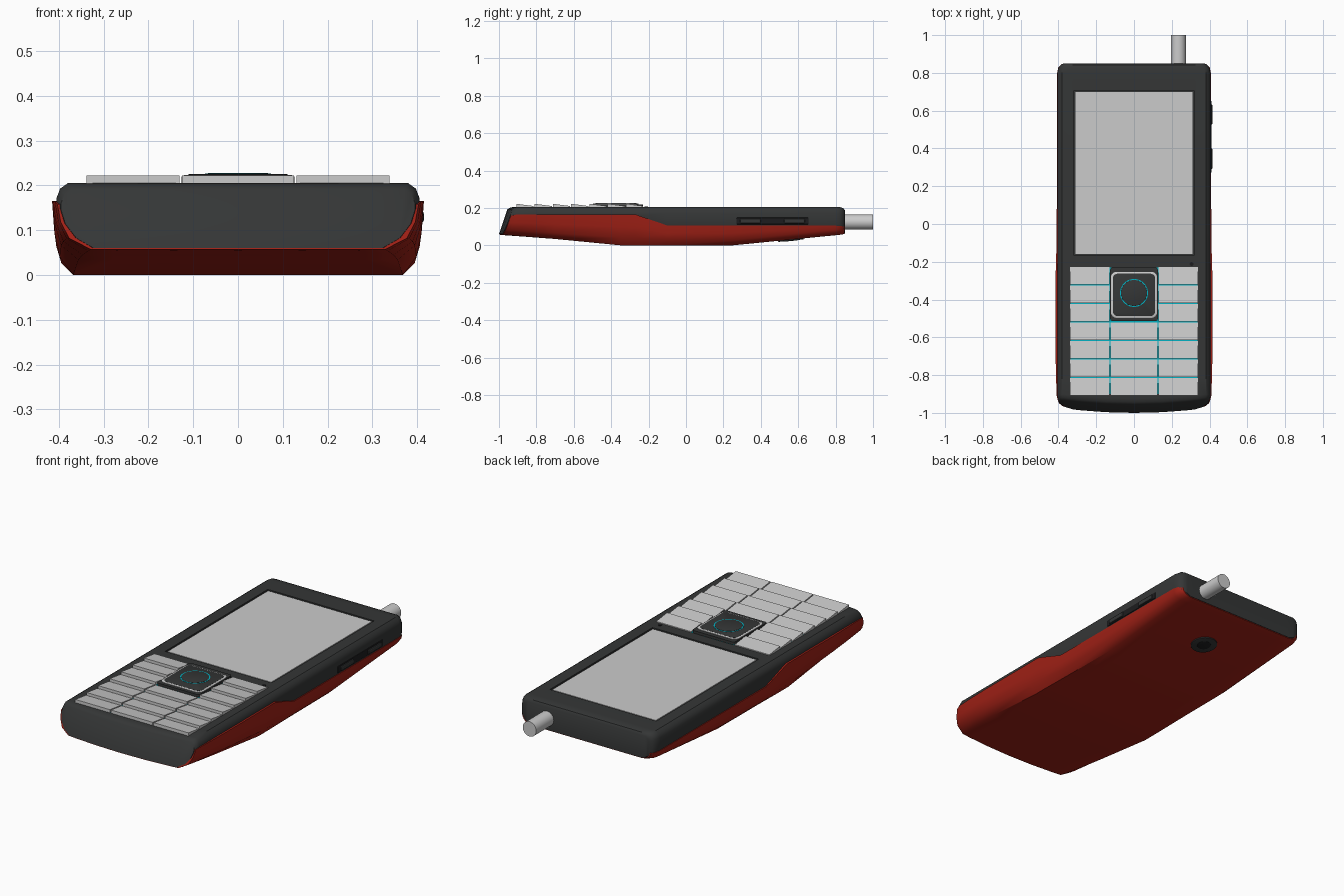
import bpy, bmesh, math
from mathutils import Matrix

if "Cube" in bpy.data.objects:
    bpy.data.objects.remove(bpy.data.objects["Cube"])


def material(name, rgb):
    m = bpy.data.materials.new(name)
    m.diffuse_color = (*rgb, 1)
    m.use_nodes = True
    m.node_tree.nodes["Principled BSDF"].inputs["Base Color"].default_value = m.diffuse_color
    return m


BLACK = material("black_plastic", (0.035, 0.037, 0.037))
DARK = material("dark_trim", (0.012, 0.012, 0.013))
RED = material("red_plastic", (0.36, 0.015, 0.008))
TEAL = material("teal_light", (0.0, 0.45, 0.55))


def smooth(ob, angle=30):
    bpy.ops.object.select_all(action='DESELECT')
    bpy.context.view_layer.objects.active = ob
    ob.select_set(True)
    bpy.ops.object.shade_smooth_by_angle(angle=math.radians(angle))


def finish(name, bm, mat=None, angle=None):
    bmesh.ops.recalc_face_normals(bm, faces=bm.faces)
    me = bpy.data.meshes.new(name)
    bm.to_mesh(me)
    bm.free()
    ob = bpy.data.objects.new(name, me)
    bpy.context.collection.objects.link(ob)
    if mat:
        me.materials.append(mat)
    if angle:
        smooth(ob, angle)
    return ob


def warp(x, y, z):
    """Slant and bow the front end."""
    f = min(1, max(0, (-0.7 - y) / 0.25))
    return x, y + f * (-0.047 * (0.2 - z) / 0.14 + 0.028 * (x / 0.4) ** 2), z


def loft(name, sections, mat):
    """Skin half sections [(y, [(x, z)...])] along y and mirror across x = 0."""
    bm = bmesh.new()
    rows = [[bm.verts.new(warp(x, y, z)) for x, z in pts] for y, pts in sections]
    n = len(rows[0])
    for a, b in zip(rows, rows[1:]):
        for i in range(n - 1):
            bm.faces.new((a[i], a[i + 1], b[i + 1], b[i]))
    for r in (rows[0], rows[-1]):
        for i in range(n // 2 - 1):
            bm.faces.new((r[i], r[i + 1], r[n - 2 - i], r[n - 1 - i]))
    bmesh.ops.mirror(bm, geom=bm.verts[:] + bm.edges[:] + bm.faces[:],
                     matrix=Matrix.Identity(4), merge_dist=1e-4, axis='X')
    bmesh.ops.remove_doubles(bm, verts=bm.verts, dist=1e-5)
    return finish(name, bm, mat)


def prism(name, cx, cy, hx, hy, r, z0, z1, mat=None, inset=0.0):
    """Rounded rectangle prism whose top is inset for a soft slope."""
    bm = bmesh.new()
    rings = []
    for z, s in ((z0, 0), (z1 - inset * 0.5, 0), (z1, inset)):
        ring = []
        for q, (sx, sy) in enumerate(((1, 1), (-1, 1), (-1, -1), (1, -1))):
            for k in range(7):
                a = math.pi / 2 * (q + k / 6)
                ring.append(bm.verts.new((cx + sx * (hx - r) + (r - s) * math.cos(a),
                                          cy + sy * (hy - r) + (r - s) * math.sin(a), z)))
        rings.append(ring)
    n = len(rings[0])
    for a, b in zip(rings, rings[1:]):
        for i in range(n):
            j = (i + 1) % n
            bm.faces.new((a[i], a[j], b[j], b[i]))
    bm.faces.new(rings[0])
    bm.faces.new(rings[-1])
    return finish(name, bm, mat, 30)


def box(name, x0, x1, y0, y1, z0, z1, mat=None, z_back=None, bevel=0):
    """Box; z_back lowers the rear top edge into a wedge."""
    bm = bmesh.new()
    bmesh.ops.create_cube(bm, size=1)
    for v in bm.verts:
        top = z1 if z_back is None or v.co.y < 0 else z_back
        v.co = (x1 if v.co.x > 0 else x0, y1 if v.co.y > 0 else y0,
                top if v.co.z > 0 else z0)
    if bevel:
        bmesh.ops.bevel(bm, geom=bm.edges[:], offset=bevel, segments=2,
                        profile=0.5, affect='EDGES')
    return finish(name, bm, mat)


def cylinder(name, r, depth, matrix, mat=None, bevel=0):
    bm = bmesh.new()
    bmesh.ops.create_cone(bm, cap_ends=True, segments=40, radius1=r, radius2=r, depth=depth)
    if bevel:
        rim = [e for e in bm.edges if abs(e.verts[0].co.z - e.verts[1].co.z) < 1e-6]
        bmesh.ops.bevel(bm, geom=rim, offset=bevel, segments=2, profile=0.5, affect='EDGES')
    bm.transform(matrix)
    return finish(name, bm, mat, 35)


# Black front body
def body_section(inset, k, t):
    low_front = [(0.33, 0.06), (0.37, 0.085), (0.395, 0.12), (0.405, 0.155)]
    low_rear = [(0.36, 0.065), (0.385, 0.075), (0.40, 0.09), (0.405, 0.11)]
    low = [(a + (c - a) * t, b + (d - b) * t) for (a, b), (c, d) in zip(low_front, low_rear)]
    b = low[0][1]
    pts = [(0, b), (0.15, b), (0.28, b)] + low
    pts += [(0.405, 0.172), (0.397, 0.193), (0.38, 0.205), (0.33, 0.205),
            (0.28, 0.205), (0.15, 0.205), (0, 0.205)]
    return [(x * (1 - inset / 0.405), 0.06 + (z - 0.06) * (1 - k)) for x, z in pts]


body = loft("front_body", [(y, body_section(i, k, t)) for y, i, k, t in (
    (-0.953, 0.010, 0.10, 0), (-0.943, 0.004, 0.03, 0), (-0.925, 0, 0, 0), (-0.82, 0, 0, 0),
    (-0.7, 0, 0, 0), (-0.28, 0, 0, 0), (-0.1, 0, 0, 1), (0.80, 0, 0, 1),
    (0.825, 0.005, 0.01, 1), (0.842, 0.016, 0.05, 1), (0.85, 0.033, 0.13, 1))], BLACK)

# Shallow screen recess
cutter = box("screen_cutter", -0.318, 0.318, -0.168, 0.708, 0.197, 0.25)
cutter.hide_render = True
mod = body.modifiers.new("recess", 'BOOLEAN')
mod.operation, mod.object, mod.solver = 'DIFFERENCE', cutter, 'EXACT'
bpy.context.view_layer.objects.active = body
bpy.ops.object.modifier_apply(modifier="recess")
bpy.data.objects.remove(cutter)
smooth(body, 35)
box("screen", -0.31, 0.31, -0.16, 0.70, 0.19, 0.203)


# Red rear shell
def shell_section(zb, zt, w, c):
    h = zt - zb
    xs = [0, 0.15, 0.28, w - c, w - c * 0.35, w - c * 0.1, w]
    zs = [zb] * 4 + [zb + h * 0.25, zb + h * 0.6, zt]
    return list(zip(xs, zs)) + [(x, zt) for x in (w - 0.003, w - 0.01, w - 0.02, w - c,
                                                  0.28, 0.15, 0)]


shell = loft("rear_shell", [(y, shell_section(*s)) for y, *s in (
    (-0.950, 0.057, 0.158, 0.403, 0.075), (-0.925, 0.054, 0.164, 0.409, 0.075),
    (-0.82, 0.045, 0.165, 0.413, 0.066), (-0.7, 0.034, 0.165, 0.415, 0.058),
    (-0.35, 0, 0.165, 0.415, 0.047), (-0.27, 0, 0.165, 0.415, 0.047),
    (-0.1, 0, 0.106, 0.410, 0.045), (0.25, 0, 0.106, 0.408, 0.045),
    (0.80, 0.054, 0.105, 0.407, 0.05), (0.828, 0.057, 0.103, 0.401, 0.05),
    (0.847, 0.061, 0.10, 0.382, 0.05))], RED)
smooth(shell, 40)

# Keypad: lit plate and wedge keys
box("keypad_light", -0.336, 0.336, -0.90, -0.23, 0.20, 0.2056, TEAL)
columns = [(-0.338, -0.131), (-0.125, 0.125), (0.131, 0.338)]
for r in range(7):
    y0 = -0.907 + r * 0.0977
    for c, (x0, x1) in enumerate(columns):
        if r < 4 or c != 1:
            box(f"key_{r}_{c}", x0, x1, y0, y0 + 0.092, 0.20, 0.222, z_back=0.210)

# Navigation pad
prism("nav_base", 0, -0.372, 0.126, 0.142, 0.012, 0.20, 0.2195, BLACK)
prism("nav_rim", 0, -0.375, 0.122, 0.122, 0.03, 0.20, 0.2235, None, 0.003)
prism("nav_pad", 0, -0.375, 0.112, 0.112, 0.025, 0.20, 0.2255, BLACK, 0.003)
cylinder("nav_light_ring", 0.074, 0.02, Matrix.Translation((0, -0.365, 0.2162)), TEAL)
cylinder("nav_button", 0.069, 0.02, Matrix.Translation((0, -0.365, 0.2175)), BLACK, 0.002)
cylinder("microphone", 0.01, 0.01, Matrix.Translation((0.305, -0.212, 0.2015)), DARK)

# Antenna
cylinder("antenna", 0.04, 0.2, Matrix.Translation((0.235, 0.90, 0.125))
         @ Matrix.Rotation(math.pi / 2, 4, 'X'))

# Side buttons
box("side_button_plate", 0.38, 0.409, 0.27, 0.655, 0.112, 0.148, DARK, bevel=0.004)
for i, y in enumerate((0.29, 0.525)):
    box(f"side_button_{i}", 0.38, 0.415, y, y + 0.11, 0.117, 0.143, BLACK, bevel=0.006)

# Rear camera, set on the sloping underside
tilt = Matrix.Translation((0, 0.56, 0.031)) @ Matrix.Rotation(math.atan(0.1), 4, 'X')
cylinder("camera_ring", 0.068, 0.012, tilt, BLACK, 0.003)
cylinder("camera_lens", 0.036, 0.016, tilt, DARK, 0.003)
